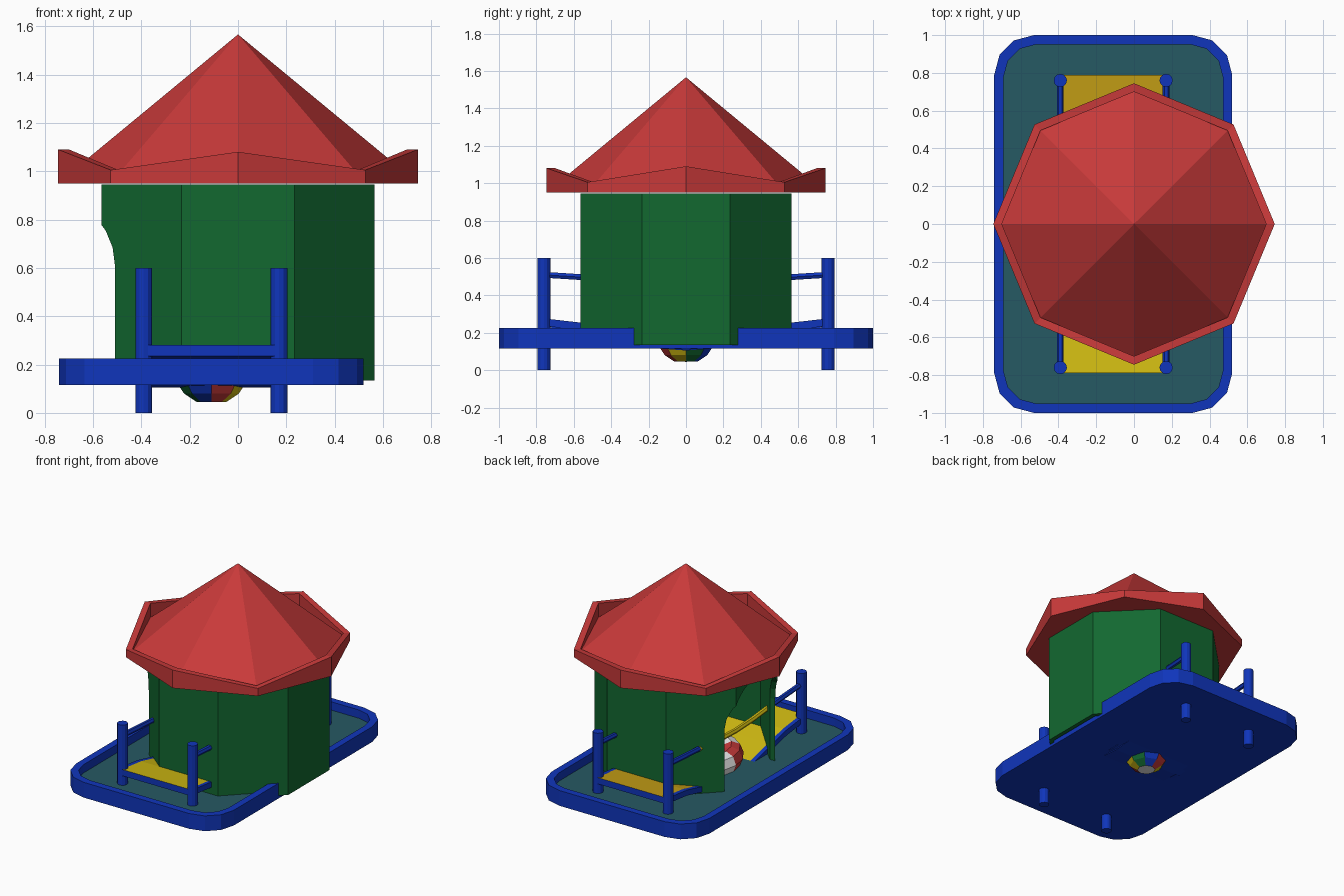
import bpy, bmesh
from math import pi, cos, sin, sqrt

if "Cube" in bpy.data.objects:
    bpy.data.objects.remove(bpy.data.objects["Cube"])


def material(name, *rgb):
    m = bpy.data.materials.new(name)
    m.use_nodes = True
    m.diffuse_color = (*rgb, 1)
    m.node_tree.nodes["Principled BSDF"].inputs["Base Color"].default_value = (*rgb, 1)
    return m


RED = material("red", .58, .042, .042)
GREEN = material("green", .006, .14, .03)
BLUE = material("blue", .005, .036, .5)
TEAL = material("teal", .019, .1, .125)
YELLOW = material("yellow", .64, .5, .006)
ORANGE = material("orange", .6, .37, .008)
WHITE = material("white", .8, .8, .8)


def make(name, bm, mats, rule=None, loc=(0, 0, 0)):
    """Turn a bmesh into an object; rule(face) picks its material slot."""
    bmesh.ops.recalc_face_normals(bm, faces=bm.faces)
    bm.normal_update()
    if rule:
        for f in bm.faces:
            f.material_index = rule(f)
    mesh = bpy.data.meshes.new(name)
    bm.to_mesh(mesh)
    bm.free()
    for m in mats:
        mesh.materials.append(m)
    ob = bpy.data.objects.new(name, mesh)
    ob.location = loc
    bpy.context.collection.objects.link(ob)
    return ob


def loft(rings, caps=True, loop=False):
    """Skin a list of point rings."""
    bm = bmesh.new()
    rows = [[bm.verts.new(p) for p in ring] for ring in rings]
    pairs = list(zip(rows, rows[1:])) + ([(rows[-1], rows[0])] if loop else [])
    n = len(rows[0])
    for a, b in pairs:
        for i in range(n):
            j = (i + 1) % n
            bm.faces.new((a[i], a[j], b[j], b[i]))
    if caps and not loop:
        bm.faces.new(rows[0])
        bm.faces.new(rows[-1])
    return bm


def circle(r, z, n=8, turn=0):
    return [(r * cos(2 * pi * i / n + turn), r * sin(2 * pi * i / n + turn), z) for i in range(n)]


def rounded(hx, hy, r, z, steps=3):
    """Rounded rectangle outline."""
    pts = []
    for k, (sx, sy) in enumerate([(1, 1), (-1, 1), (-1, -1), (1, -1)]):
        for i in range(steps + 1):
            a = (k + i / steps) * pi / 2
            pts.append((sx * (hx - r) + r * cos(a), sy * (hy - r) + r * sin(a), z))
    return pts


# Tray with raised rim, and the water inside it
MID = -.11
tray = loft([rounded(.63, 1, .21, .115), rounded(.63, 1, .21, .225),
             rounded(.58, .95, .17, .225), rounded(.58, .95, .17, .15)])
make("tray", tray, [BLUE], loc=(MID, 0, 0))
make("water", loft([rounded(.585, .955, .17, .13), rounded(.585, .955, .17, .165)]),
     [TEAL], loc=(MID, 0, 0))

# Eight-sided walls with an arched doorway on the right side
R = .565 / cos(pi / 8)
r = .535 / cos(pi / 8)
T = pi / 8
walls = make("walls", loft([circle(R, .135, turn=T), circle(R, .945, turn=T),
                            circle(r, .945, turn=T), circle(r, .135, turn=T)], loop=True), [GREEN])
arch = [(-.29, 0)] + [(-.29 * cos(pi * i / 12), .61 + .29 * sin(pi * i / 12))
                      for i in range(13)] + [(.29, 0)]
cutter = make("door_cutter", loft([[(x, y, z) for y, z in arch] for x in (-.8, -.3)]), [GREEN])
cutter.hide_render = True
cutter.hide_viewport = True
cutter.display_type = 'WIRE'
cut = walls.modifiers.new("doorway", 'BOOLEAN')
cut.object = cutter
cut.solver = 'EXACT'

# Roof: pyramid inside an upturned rim of varying height
RIM = [1.09, 1.005, 1.08, 1.005] * 2


def rim_top(radius):
    return [(x, y, RIM[i]) for i, (x, y, _) in enumerate(circle(radius, 0))]


roof = loft([circle(.745, .95), rim_top(.745), rim_top(.70), circle(.70, .988),
             circle(.001, 1.565)])
make("roof", roof, [RED])

# Corner posts
for x in (-.39, .17):
    for y in (-.76, .76):
        make("post", loft([circle(.035, 0, 12), circle(.035, .6, 12)]), [BLUE], loc=(x, y, 0))


def mirrored(half):
    """Extend a centre-outward (y, z) path to both sides."""
    return [(-y, z) for y, z in reversed(half[1:])] + half


# Sagging bridge deck: blue edges, yellow walking surface
deck_path = mirrored([(0, .15), (.2, .165), (.4, .215), (.57, .255), (.79, .28)])
deck = loft([[(-.375, y, z - .045), (.16, y, z - .045), (.16, y, z), (-.375, y, z)]
             for y, z in deck_path])


def deck_colour(f):
    if f.normal.z > .5:
        return 2 if f.calc_center_median().y > .3 else 1
    return 0


make("bridge_deck", deck, [BLUE, YELLOW, ORANGE], deck_colour)

# Sagging hand rails and the beams at the deck edges
rail_path = mirrored([(0, .46), (.2, .468), (.41, .488), (.57, .498), (.76, .51)])
for x in (-.39, .17):
    rail = loft([[(x + .018 * cos(i * pi / 3), y, z + .018 * sin(i * pi / 3)) for i in range(6)]
                 for y, z in rail_path])
    make("hand_rail", rail, [BLUE, YELLOW],
         lambda f: int(abs(f.calc_center_median().y) < .41))
    edge = loft([[(x - .015, y, z - .04), (x + .015, y, z - .04), (x + .015, y, z), (x - .015, y, z)]
                 for y, z in deck_path[:]])
    make("deck_edge", edge, [BLUE])

# Striped ball with flat white ends
ball = bmesh.new()
bmesh.ops.create_uvsphere(ball, u_segments=8, v_segments=8, radius=.16)
for v in ball.verts:
    v.co.z = max(-.148, min(.148, v.co.z))


def ball_colour(f):
    c = f.calc_center_median()
    if abs(c.z) > .14:
        return 4
    quarter = (c.x, c.y) if c.x * c.y < 0 else (c.y, c.x)
    steep = abs(c.y) > abs(c.x)
    if c.x * c.y < 0:
        return 0 if steep else 1
    return 3 if steep else 2


make("ball", ball, [RED, YELLOW, GREEN, BLUE, WHITE], ball_colour, (MID, 0, .193))

# Red and white swim ring around the ball
N = 16
tube = [(.21 + .08 * cos(i * pi / 4), .08 * sin(i * pi / 4)) for i in range(8)]
ring = loft([[(d * cos(2 * pi * k / N), d * sin(2 * pi * k / N), h) for d, h in tube]
             for k in range(N)], loop=True)


def ring_colour(f):
    c = f.calc_center_median()
    return int(abs(c.x) > abs(c.y)) ^ int(c.x * c.y > 0)


make("swim_ring", ring, [RED, WHITE], ring_colour, (MID, 0, .215))
